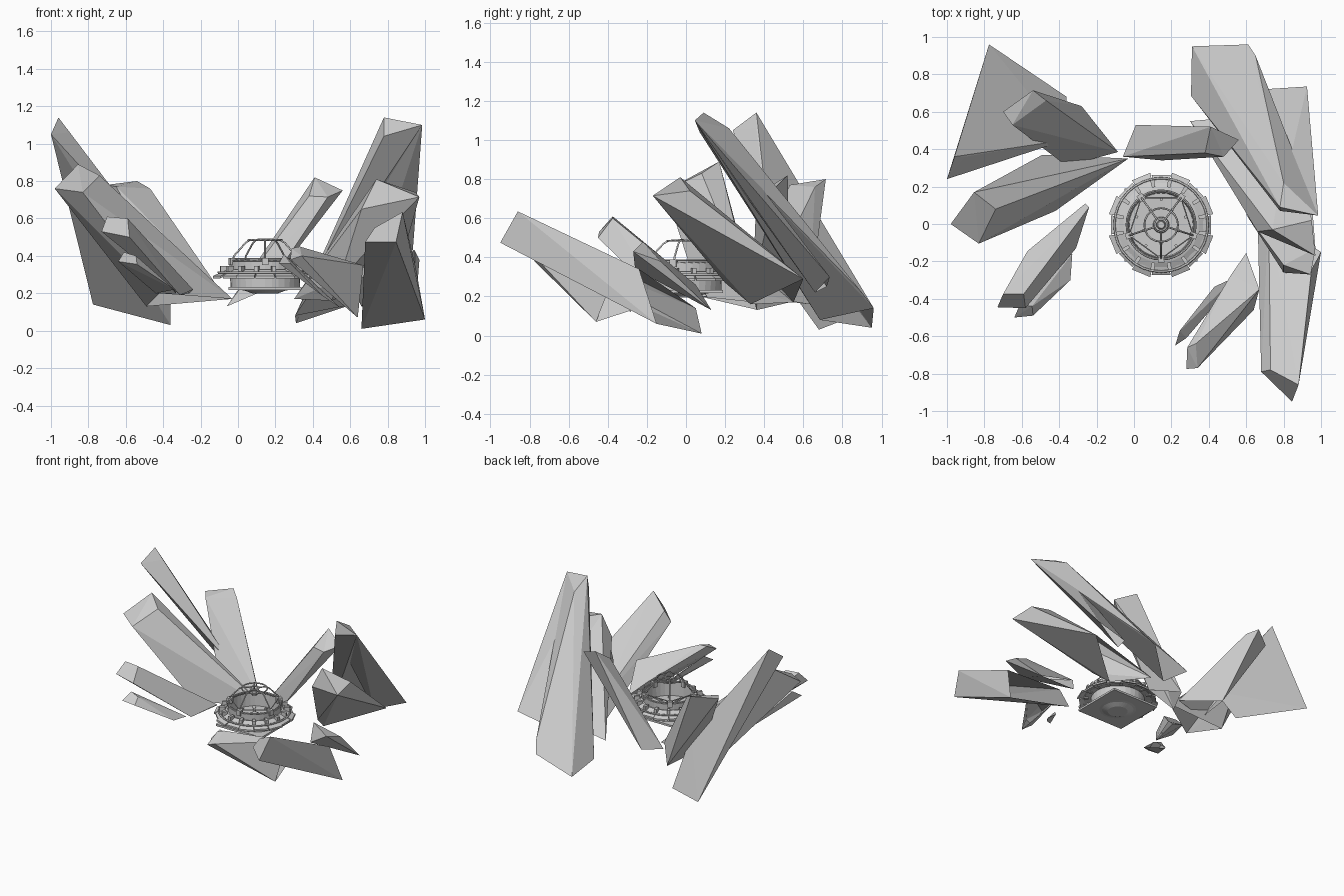
import bpy, bmesh
from math import sin, cos, pi
from mathutils import Vector

if "Cube" in bpy.data.objects:
    bpy.data.objects.remove(bpy.data.objects["Cube"])


def make(name, bm, loc=(0, 0, 0), smooth=False):
    bmesh.ops.recalc_face_normals(bm, faces=bm.faces)
    me = bpy.data.meshes.new(name)
    bm.to_mesh(me)
    bm.free()
    ob = bpy.data.objects.new(name, me)
    ob.location = loc
    for p in me.polygons:
        p.use_smooth = smooth
    bpy.context.collection.objects.link(ob)
    return ob


# A crystal is a faceted shard between an open root and a cut tip
def crystal(name, root, tip):
    bm = bmesh.new()
    roots = [bm.verts.new(p) for p in root]
    for p in tip:
        bm.verts.new(p)
    r = bmesh.ops.convex_hull(bm, input=bm.verts[:])
    junk = [g for g in set(r["geom_interior"] + r["geom_unused"])
            if isinstance(g, bmesh.types.BMVert)]
    bmesh.ops.delete(bm, geom=junk, context='VERTS')
    bmesh.ops.recalc_face_normals(bm, faces=bm.faces)
    bm.normal_update()
    # leave the buried root end open
    down = sum((Vector(p) for p in root), Vector()) / len(root) \
        - sum((Vector(p) for p in tip), Vector()) / len(tip)
    down.normalize()
    caps = [f for f in bm.faces if all(v in roots for v in f.verts) and f.normal.dot(down) > .35]
    bmesh.ops.delete(bm, geom=caps, context='FACES')
    make(name, bm)


# Left-hand crystals
crystal("crystal_back_left_tall",
        [(-.775, .96, .14), (-.36, .68, .03), (-.36, .45, .35)],
        [(-.96, .36, 1.14), (-1, .24, 1.05), (-.9, .36, 1.06)])
crystal("crystal_back_left_short",
        [(-.28, .63, .16), (-.085, .385, .2), (-.36, .31, .2)],
        [(-.54, .715, .8), (-.7, .6, .78), (-.65, .53, .77), (-.47, .66, .76)])
crystal("crystal_left",
        [(-.03, .35, .17), (-.49, .37, .13), (-.42, .07, .2)],
        [(-.98, 0, .76), (-.855, .17, .89), (-.74, .08, .83), (-.83, -.105, .74)])
crystal("crystal_front_left",
        [(-.26, .11, .2), (-.24, .09, .22), (-.31, -.13, .19), (-.57, -.145, .42)],
        [(-.73, -.445, .53), (-.7, -.375, .61), (-.59, -.375, .6), (-.58, -.45, .5)])
crystal("crystal_front_left_small",
        [(-.33, -.16, .2), (-.34, -.3, .22), (-.44, -.18, .2)],
        [(-.64, -.5, .37), (-.61, -.43, .42), (-.545, -.44, .4), (-.54, -.49, .355)])

# Back and right-hand crystals; the tall one has a lower fin on its right
crystal("crystal_back",
        [(-.06, .36, .13), (.01, .53, .17), (.15, .34, .22)],
        [(.41, .52, .82), (.56, .45, .75), (.48, .36, .715), (.38, .38, .72)])
crystal("crystal_back_right_tall",
        [(.31, .95, .04), (.61, .96, .14), (.305, .685, .08), (.65, .9, .22)],
        [(.78, .09, 1.14), (.985, .045, 1.1), (.8, .22, 1.06), (.78, .07, 1.04)])
crystal("crystal_back_right_fin",
        [(.69, .72, .25), (.925, .735, .3), (.7, .66, .22)],
        [(.985, .045, 1.1), (.8, .2, 1.0), (.78, .07, 1.04)])
crystal("crystal_right",
        [(.3, .55, .17), (.5, .33, .16), (.54, .2, .27), (.85, .6, .29)],
        [(.74, -.03, .81), (.97, -.17, .715), (.66, -.04, .65), (.95, .02, .74)])
crystal("crystal_right_low",
        [(.95, .13, .13), (.66, .13, .13), (.6, .05, .26)],
        [(.8, -.26, .34), (.945, -.27, .43), (.97, -.13, .38), (.8, -.22, .48)])
crystal("crystal_front_right",
        [(.66, .08, .01), (1, -.15, .06), (.95, -.24, .34), (.72, .05, .14)],
        [(.68, -.79, .475), (.845, -.95, .475), (.88, -.86, .635), (.73, -.78, .55)])
crystal("crystal_front_right_low",
        [(.64, -.46, .07), (.67, -.35, .35), (.6, -.155, .17), (.52, -.27, .25)],
        [(.28, -.775, .38), (.34, -.77, .4), (.285, -.66, .44), (.33, -.64, .45)])
crystal("crystal_front_right_small",
        [(.55, -.28, .12), (.43, -.335, .22), (.46, -.4, .18)],
        [(.22, -.65, .36), (.245, -.57, .41), (.28, -.61, .36)])

# Round device in the middle
C = (.145, -.005, 0)


def polar(r, a, z):
    return Vector((r * cos(a), r * sin(a), z))


# Spin a closed (r, z) profile around the device axis
def lathe(name, profile, n=32, smooth=False):
    bm = bmesh.new()
    rings = [[bm.verts.new(polar(r, 2 * pi * i / n, z)) for r, z in profile] for i in range(n)]
    m = len(profile)
    for i in range(n):
        a, b = rings[i], rings[(i + 1) % n]
        for j in range(m):
            k = (j + 1) % m
            bm.faces.new((a[j], b[j], b[k], a[k]))
    bmesh.ops.remove_doubles(bm, verts=bm.verts[:], dist=1e-5)
    make(name, bm, C, smooth)


# Round bar along a path of points
def bar(name, pts, rad, closed=False):
    cu = bpy.data.curves.new(name, 'CURVE')
    cu.dimensions = '3D'
    cu.bevel_depth = rad
    cu.bevel_resolution = 1
    cu.use_fill_caps = True
    s = cu.splines.new('POLY')
    s.points.add(len(pts) - 1)
    for p, q in zip(s.points, pts):
        p.co = (*q, 1)
    s.use_cyclic_u = closed
    ob = bpy.data.objects.new(name, cu)
    ob.location = C
    bpy.context.collection.objects.link(ob)


def ring(name, r, z, rad, n=32):
    bar(name, [polar(r, 2 * pi * i / n, z) for i in range(n)], rad, True)


# Radial block, optionally sloping down outwards
def block(name, r0, r1, half, z0, z1, a, drop=0):
    bm = bmesh.new()
    bmesh.ops.create_cube(bm, size=1)
    for v in bm.verts:
        t = v.co.x + .5
        r = r0 + (r1 - r0) * t
        w = half * r / r0 * (1 if v.co.y > 0 else -1)
        z = (z1 if v.co.z > 0 else z0) - drop * t
        v.co = (r * cos(a) - w * sin(a), r * sin(a) + w * cos(a), z)
    make(name, bm, C)


# Square foot plate, bowl-shaped housing and hub
bm = bmesh.new()
bmesh.ops.create_cube(bm, size=1)
bmesh.ops.scale(bm, vec=(.39, .39, .015), verts=bm.verts)
make("foot_plate", bm, (C[0], C[1], .225))
lathe("housing", [(.0, .2), (.07, .2), (.11, .215), (.185, .225), (.19, .37),
                  (.175, .375), (.17, .27), (.0, .265)])
lathe("hub", [(.0, .26), (.045, .26), (.04, .285), (.022, .29), (.018, .3), (.0, .3)], 20)
lathe("mid_flange", [(.185, .30), (.235, .295), (.24, .312), (.185, .325)])

# Skirt of sloping plates with clamps between
for i in range(16):
    a = 2 * pi * i / 16
    block("skirt_plate", .2, .28 if i % 2 else .268, .038, .315, .328, a, .035)
    block("rim_clamp", .205, .245, .009, .29, .345, a + pi / 16)
ring("skirt_ring", .25, .312, .006)
ring("rim_ring", .185, .375, .005)

# Five-sided cage with ribs arching to the centre
N = 5
ang = [2 * pi * i / N + pi / 2 + pi / N for i in range(N)]
for a in ang:
    bar("cage_rib", [polar(.185, a, .36), polar(.175, a, .4), polar(.11, a, .47),
                     polar(.085, a, .485), polar(.03, a, .488)], .005)
    block("rib_foot", .16, .2, .014, .35, .39, a)
    block("floor_spoke", .04, .165, .003, .262, .275, a)
bar("cage_frame", [polar(.18, a, .385) for a in ang], .004, True)
ring("cage_top_ring", .09, .485, .005, 20)
ring("cage_centre_ring", .03, .488, .006, 12)

# Bolts on the floor
for i in range(10):
    a = 2 * pi * i / 10 + .31
    r = .09 if i % 2 else .13
    block("floor_bolt", r, r + .014, .007, .262, .28, a)
